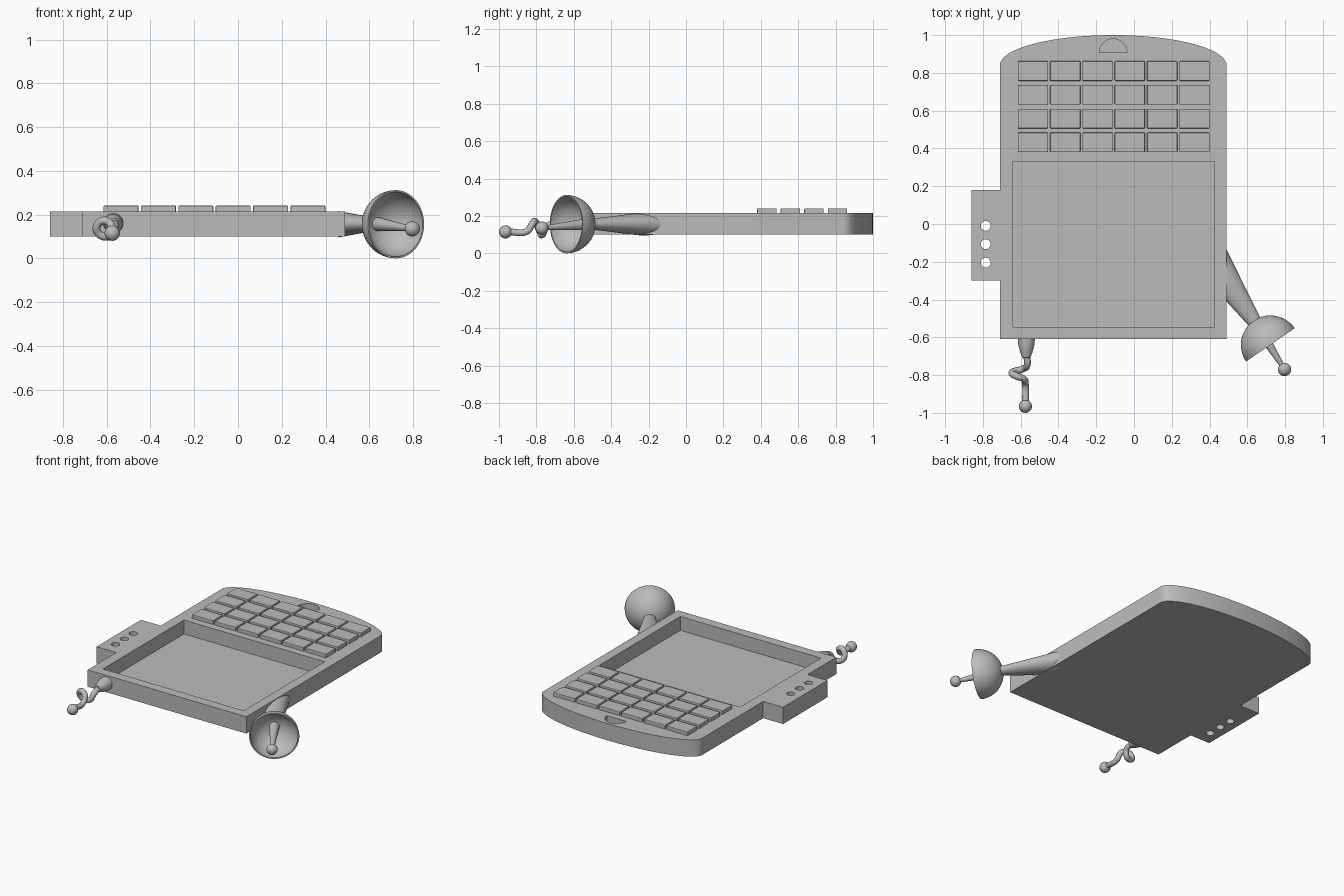
import bpy, bmesh, math
from mathutils import Vector

if "Cube" in bpy.data.objects:
    bpy.data.objects.remove(bpy.data.objects["Cube"], do_unlink=True)

grey = bpy.data.materials.new("plain_grey")
grey.use_nodes = True
grey.diffuse_color = (0.5, 0.5, 0.5, 1)
grey.node_tree.nodes["Principled BSDF"].inputs["Base Color"].default_value = (0.5, 0.5, 0.5, 1)

BOTTOM, TOP = 0.1, 0.215


def finish(name, bm, smooth=True):
    bmesh.ops.remove_doubles(bm, verts=bm.verts, dist=1e-5)
    bmesh.ops.recalc_face_normals(bm, faces=bm.faces)
    mesh = bpy.data.meshes.new(name)
    bm.to_mesh(mesh)
    bm.free()
    mesh.materials.append(grey)
    obj = bpy.data.objects.new(name, mesh)
    bpy.context.collection.objects.link(obj)
    if smooth:
        shade(obj)
    return obj


def shade(obj):
    bpy.ops.object.select_all(action='DESELECT')
    obj.select_set(True)
    bpy.context.view_layer.objects.active = obj
    bpy.ops.object.shade_smooth_by_angle(angle=math.radians(35))


def prism(name, outline, z0, z1):
    """Extrude a flat outline from z0 up to z1."""
    bm = bmesh.new()
    face = bm.faces.new([bm.verts.new((x, y, z0)) for x, y in outline])
    top = bmesh.ops.extrude_face_region(bm, geom=[face])["geom"]
    bmesh.ops.translate(bm, vec=(0, 0, z1 - z0),
                        verts=[v for v in top if isinstance(v, bmesh.types.BMVert)])
    return finish(name, bm, False)


def rect(x0, y0, x1, y1):
    return [(x0, y0), (x1, y0), (x1, y1), (x0, y1)]


def arc(cx, cy, rx, ry, a0, a1, n):
    angles = [math.radians(a0 + (a1 - a0) * i / n) for i in range(n + 1)]
    return [(cx + rx * math.cos(a), cy + ry * math.sin(a)) for a in angles]


def lathe(name, start, direction, profile, flat=1.0, sides=32, cut_x=None):
    """Revolve (distance, radius) pairs about an axis; flat squashes the height."""
    start, d = Vector(start), Vector(direction).normalized()
    u = d.cross(Vector((0, 0, 1))).normalized()
    v = u.cross(d)
    bm = bmesh.new()
    rings = []
    for t, r in profile:
        ring = []
        for i in range(sides):
            a = math.tau * i / sides
            ring.append(bm.verts.new(start + d * t + u * r * math.cos(a) + v * r * flat * math.sin(a)))
        rings.append(ring)
    for p, q in zip(rings, rings[1:]):
        for i in range(sides):
            j = (i + 1) % sides
            bm.faces.new((p[i], p[j], q[j], q[i]))
    if cut_x is not None:
        bmesh.ops.bisect_plane(bm, geom=bm.verts[:] + bm.edges[:] + bm.faces[:],
                               plane_co=(cut_x, 0, 0), plane_no=(1, 0, 0), clear_inner=True)
    return finish(name, bm)


def ball(name, loc, r):
    bm = bmesh.new()
    bmesh.ops.create_uvsphere(bm, u_segments=24, v_segments=14, radius=r)
    bmesh.ops.translate(bm, vec=loc, verts=bm.verts)
    return finish(name, bm)


# Body: rounded back edge, with the side tab in the same outline
outline = [(-0.71, -0.61), (0.49, -0.61)]
outline += arc(-0.11, 0.84, 0.6, 0.16, 0, 180, 48)
outline += [(-0.71, 0.18), (-0.86, 0.18), (-0.86, -0.3), (-0.71, -0.3)]
body = prism("body", outline, BOTTOM, TOP)

# Screen recess, half-round pocket and tab holes
cutters = [prism("screen_cutter", rect(-0.64, -0.545, 0.425, 0.33), 0.12, 0.3),
           prism("pocket_cutter", arc(-0.11, 0.907, 0.073, 0.073, 0, 180, 24), 0.15, 0.3)]
for y in (-0.01, -0.107, -0.204):
    cutters.append(prism("hole_cutter", arc(-0.785, y, 0.026, 0.026, 0, 345, 23), 0, 0.3))
bpy.context.view_layer.objects.active = body
for cutter in cutters:
    cutter.hide_render = True
    mod = body.modifiers.new("cut", 'BOOLEAN')
    mod.operation, mod.solver, mod.object = 'DIFFERENCE', 'EXACT', cutter
    bpy.ops.object.modifier_apply(modifier=mod.name)
    bpy.data.objects.remove(cutter, do_unlink=True)
shade(body)

# Keys: four rows of six
for row in range(4):
    for col in range(6):
        x, y = -0.615 + 0.171 * col, 0.38 + 0.126 * row
        key = prism(f"key_{row}_{col}", rect(x, y, x + 0.16, y + 0.104), TOP - 0.01, 0.241)
        bevel = key.modifiers.new("bevel", 'BEVEL')
        bevel.width, bevel.segments = 0.004, 2

# Dish arm: flattened taper leaving the body side
axis = Vector((0.565, -0.825, 0))
rim = Vector((0.722, -0.64, 0.156))
R = 0.156
lathe("dish_arm", rim - axis * (R - 0.01), axis,
      [(-0.62, 0.0), (-0.62, 0.125), (-0.27, 0.075), (0, 0.037), (0, 0.0)],
      flat=0.72, cut_x=0.46)

# Dish: thin hollow hemisphere
outer = arc(0, 0, R, R, 180, 90, 16)
inner = arc(0, 0, R - 0.008, R - 0.008, 90, 180, 16)
lathe("dish", rim, axis, outer + inner, sides=48)

# Dish feed and its ball tip
tip = Vector((0.797, -0.77, 0.135))
base = rim - axis * (R - 0.012)
length = (tip - base).length
lathe("dish_feed", base, tip - base, [(0, 0), (0, 0.032), (length, 0.011), (length, 0)])
ball("dish_feed_tip", tip, 0.035)

# Crank socket on the front
lathe("crank_socket", (-0.57, -0.6, 0.16), (0, -1, 0),
      [(0, 0), (0, 0.046), (0.04, 0.043), (0.08, 0.032), (0.108, 0.022), (0.112, 0)])

# Crank wire: one looping turn, then straight to the knob
curve = bpy.data.curves.new("crank_wire", 'CURVE')
curve.dimensions = '3D'
curve.bevel_depth, curve.bevel_resolution, curve.resolution_u = 0.018, 4, 8
curve.use_fill_caps = True
path = [(-0.57, -0.69, 0.16), (-0.565, -0.745, 0.145), (-0.59, -0.768, 0.1),
        (-0.645, -0.785, 0.125), (-0.625, -0.805, 0.17), (-0.585, -0.82, 0.16),
        (-0.575, -0.85, 0.118), (-0.575, -0.95, 0.115)]
spline = curve.splines.new('BEZIER')
spline.bezier_points.add(len(path) - 1)
for point, co in zip(spline.bezier_points, path):
    point.co = co
    point.handle_left_type = point.handle_right_type = 'AUTO'
curve.materials.append(grey)
bpy.context.collection.objects.link(bpy.data.objects.new("crank_wire", curve))
ball("crank_knob", (-0.575, -0.965, 0.115), 0.035)
